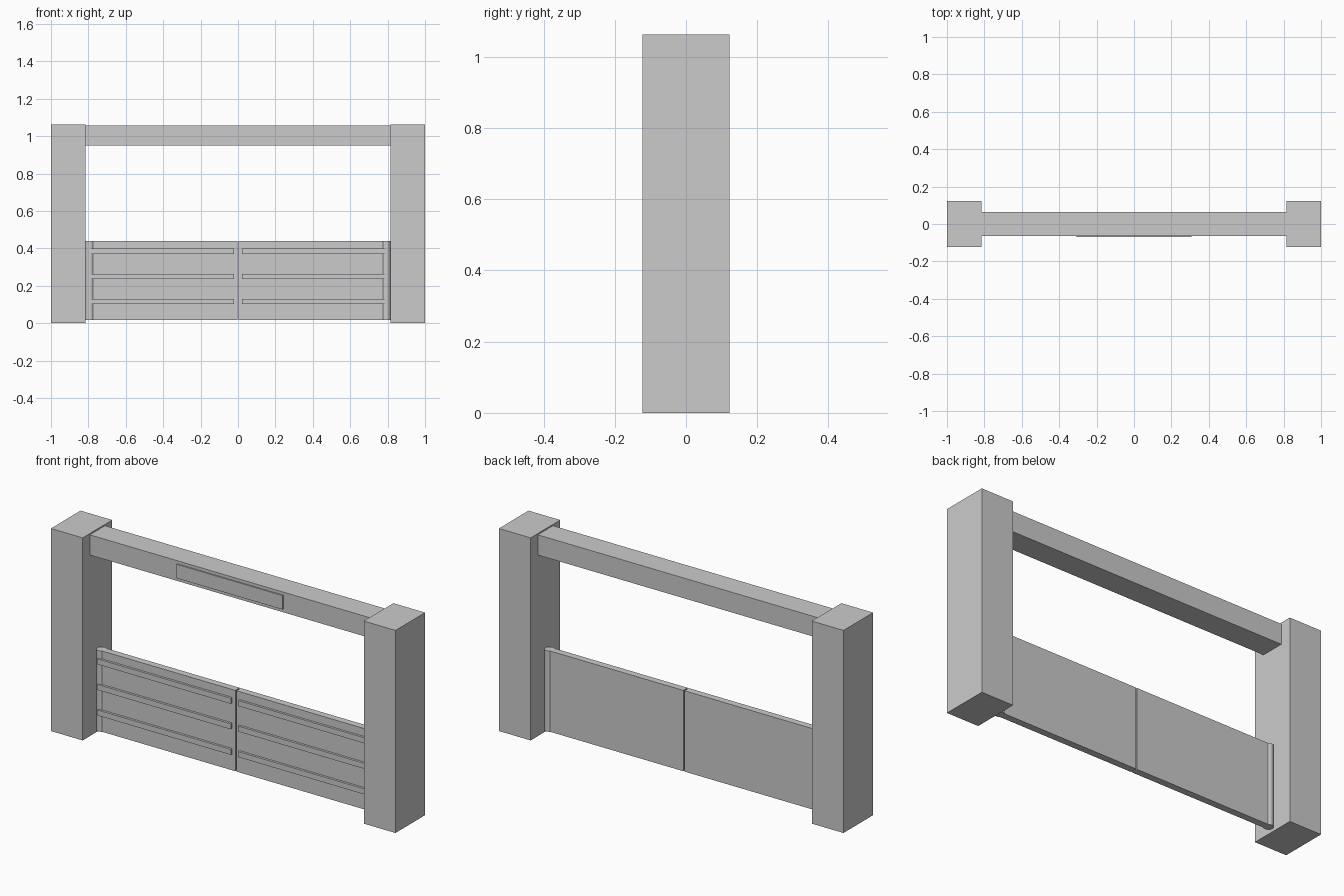
import bpy

default_cube = bpy.data.objects.get("Cube")
if default_cube:
    bpy.data.objects.remove(default_cube, do_unlink=True)

grey = bpy.data.materials.new("plain_grey")
grey.use_nodes = True
GREY = (0.6, 0.6, 0.6, 1)
grey.diffuse_color = GREY
grey.node_tree.nodes["Principled BSDF"].inputs["Base Color"].default_value = GREY


def finish(name):
    obj = bpy.context.object
    obj.name = name
    obj.data.materials.append(grey)
    return obj


def box(name, x, y, z):
    """Box from (min, max) ranges along each axis."""
    ranges = [sorted(r) for r in (x, y, z)]
    bpy.ops.mesh.primitive_cube_add(size=1, location=[sum(r) / 2 for r in ranges])
    obj = finish(name)
    obj.scale = [r[1] - r[0] for r in ranges]
    bpy.ops.object.transform_apply(location=False, rotation=False, scale=True)
    return obj


POST_INNER = 0.816
POST_DEPTH = 0.1225
BEAM_DEPTH = 0.063
DOOR_DEPTH = 0.018
HINGE_RADIUS = 0.024
DOOR_BOTTOM, DOOR_TOP = 0.016, 0.44

# Crossbeam and its thin front plate
box("top_beam", (-POST_INNER, POST_INNER), (-BEAM_DEPTH, BEAM_DEPTH), (0.95, 1.056))
box("beam_plate", (-0.308, 0.308), (-BEAM_DEPTH - 0.007, -BEAM_DEPTH), (0.967, 1.04))

for side, s in (("left", 1), ("right", -1)):
    # Upright post
    box(side + "_post", (s * POST_INNER, s), (-POST_DEPTH, POST_DEPTH), (0, 1.063))

    # Door leaf with a rounded hinge edge beside the post
    hinge_x = s * (POST_INNER - HINGE_RADIUS)
    box(side + "_door", (s * 0.003, hinge_x), (-DOOR_DEPTH, DOOR_DEPTH),
        (DOOR_BOTTOM, DOOR_TOP))
    bpy.ops.mesh.primitive_cylinder_add(
        vertices=32, radius=HINGE_RADIUS, depth=DOOR_TOP - DOOR_BOTTOM,
        location=(hinge_x, 0, (DOOR_BOTTOM + DOOR_TOP) / 2))
    finish(side + "_hinge_edge")
    bpy.ops.object.shade_smooth_by_angle()

    # Three slats on the front of the door
    for i in range(3):
        z = 0.116 + i * 0.134
        box(f"{side}_slat_{i + 1}", (s * 0.021, s * 0.795),
            (-0.03, -DOOR_DEPTH), (z - 0.0145, z + 0.0145))
